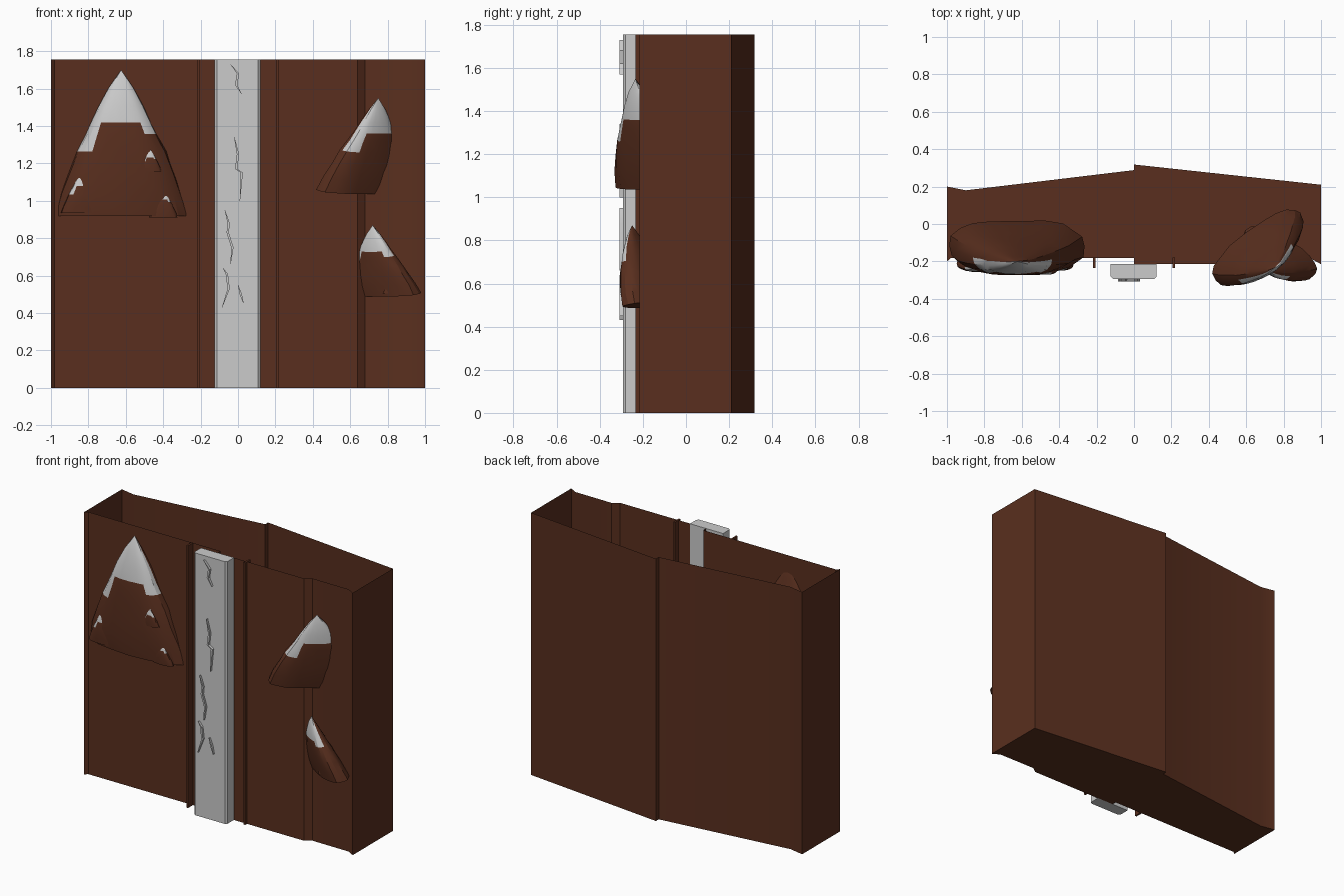
import bpy, bmesh, math, random

if "Cube" in bpy.data.objects:
    bpy.data.objects.remove(bpy.data.objects["Cube"])

random.seed(4)
H = 1.755


def material(name, color):
    m = bpy.data.materials.new(name)
    m.diffuse_color = color
    m.use_nodes = True
    m.node_tree.nodes["Principled BSDF"].inputs["Base Color"].default_value = m.diffuse_color
    return m


brown = material("brown", (0.10, 0.028, 0.013, 1))
white = material("pale_grey", (0.62, 0.62, 0.62, 1))


def make(name, bm, mats, angle=30):
    me = bpy.data.meshes.new(name)
    bmesh.ops.recalc_face_normals(bm, faces=bm.faces)
    bm.to_mesh(me)
    bm.free()
    for m in mats:
        me.materials.append(m)
    ob = bpy.data.objects.new(name, me)
    bpy.context.collection.objects.link(ob)
    bpy.ops.object.select_all(action='DESELECT')
    ob.select_set(True)
    bpy.context.view_layer.objects.active = ob
    bpy.ops.object.shade_smooth_by_angle(angle=math.radians(angle))
    return ob


def box(name, x0, x1, y0, y1, z0, z1, mat, bevel=0):
    bm = bmesh.new()
    bmesh.ops.create_cube(bm, size=1)
    for v in bm.verts:
        v.co = (x0 + (v.co.x + .5) * (x1 - x0),
                y0 + (v.co.y + .5) * (y1 - y0),
                z0 + (v.co.z + .5) * (z1 - z0))
    if bevel:  # soften the long front edges only
        edges = [e for e in bm.edges
                 if all(abs(v.co.y - y0) < 1e-5 for v in e.verts)
                 and abs(e.verts[0].co.z - e.verts[1].co.z) > .1]
        bmesh.ops.bevel(bm, geom=edges, offset=bevel, segments=1, affect='EDGES')
    return make(name, bm, [mat])


# Open-topped shell: thin walls around the outline and a floor
outline = [(-1, -.2), (-.98, -.183), (0, -.183), (0, -.215), (.64, -.215),
           (.68, -.185), (.95, -.187), (1, -.215), (1, .21), (0, .318),
           (0, .288), (-.9, .18), (-1, .2)]
bm = bmesh.new()
low = [bm.verts.new((x, y, 0)) for x, y in outline]
top = [bm.verts.new((x, y, H)) for x, y in outline]
n = len(outline)
for i in range(n):
    j = (i + 1) % n
    bm.faces.new((low[i], low[j], top[j], top[i]))
bm.faces.new(low[::-1])
make("shell", bm, [brown])

# Central pale band and the two thin trims beside it
box("centre_band", -.125, .12, -.293, -.213, 0, H, white, .012)
for side, x in (("left", -.212), ("right", .212)):
    box(side + "_trim", x - .006, x + .006, -.235, -.18, 0, H, brown)


# Jagged raised cracks on the band
def crack(name, pts, w=.006):
    bm = bmesh.new()
    rows = []
    for i, (x, z) in enumerate(pts):
        h = w if 0 < i < len(pts) - 1 else .001
        rows.append([bm.verts.new(c) for c in (
            (x - h, -.29, z), (x - h, -.308, z), (x + h, -.308, z), (x + h, -.29, z))])
    for a, b in zip(rows, rows[1:]):
        for k in range(4):
            bm.faces.new((a[k], a[(k + 1) % 4], b[(k + 1) % 4], b[k]))
    bm.faces.new(rows[0])
    bm.faces.new(rows[-1])
    make(name, bm, [white])


crack("upper_crack", [(-.04, 1.73), (.0, 1.68), (-.01, 1.62), (.02, 1.57)])
crack("middle_crack", [(-.02, 1.34), (.0, 1.25), (-.01, 1.17), (.02, 1.15), (.01, 1.0)])
crack("long_crack", [(-.07, .95), (-.05, .88), (-.055, .83), (-.03, .75), (-.04, .66)])
crack("lower_left_crack", [(-.08, .64), (-.06, .61), (-.05, .53), (-.085, .43)])
crack("lower_right_crack", [(.0, .55), (.015, .5), (.03, .45)])


# Snow-capped mountain, lofted from rings; origin at the peak
#        t,  half width, front y
RINGS = [(.12, .065, -.035), (.25, .12, -.055), (.36, .16, -.068), (.44, .19, -.073),
         (.56, .24, -.076), (.7, .285, -.075), (.85, .33, -.07), (1, .365, -.06)]
SEG = 20


def mountain(name, loc, scale, rz=0, rx=0):
    bm = bmesh.new()
    peak = bm.verts.new((0, 0, 0))
    rings = []
    for t, w, front in RINGS:
        back = .22 * t
        mid = (front + back) / 2
        ring = []
        for k in range(SEG):
            a = math.tau * k / SEG
            c, s = math.cos(a), math.sin(a)
            x = w * math.copysign(abs(c) ** .8, c)
            y = mid + (back - mid) * math.copysign(abs(s) ** .8, s)
            j = .007 * t
            ring.append(bm.verts.new((x + random.uniform(-j, j),
                                      y + random.uniform(-j, j), -.78 * t)))
        rings.append(ring)
    for k in range(SEG):
        m = (k + 1) % SEG
        u = math.cos(math.tau * (k + .5) / SEG)
        # snow reaches lower at the sides than in the middle
        limit = 0 if k < SEG // 2 else 3 if abs(u) < .6 else 5 if u < 0 else 4
        f = bm.faces.new((peak, rings[0][k], rings[0][m]))
        f.material_index = int(limit > 0)
        for r in range(len(rings) - 1):
            f = bm.faces.new((rings[r][k], rings[r + 1][k], rings[r + 1][m], rings[r][m]))
            f.material_index = int(r + 1 < limit)
    bm.faces.new(rings[-1])
    ob = make(name, bm, [brown, white], 25)
    ob.location = loc
    ob.scale = scale
    ob.rotation_euler = (math.radians(rx), 0, math.radians(rz))


mountain("large_mountain", (-.625, -.2, 1.7), (1, 1, 1))
mountain("upper_right_mountain", (.75, -.235, 1.55), (.8, .7, .66), 38, 10)
mountain("lower_right_mountain", (.72, -.25, .87), (.6, .6, .49), -32, 10)

# Small foothill peaks
for i, (x, y, z, s) in enumerate([(-.83, -.235, 1.16, .29), (-.47, -.26, 1.275, .15),
                                  (-.4, -.235, 1.06, .19), (.59, -.265, 1.21, .14),
                                  (.82, -.265, .59, .11)]):
    mountain(f"small_peak_{i + 1}", (x, y, z), (s * 1.1, s, s))
